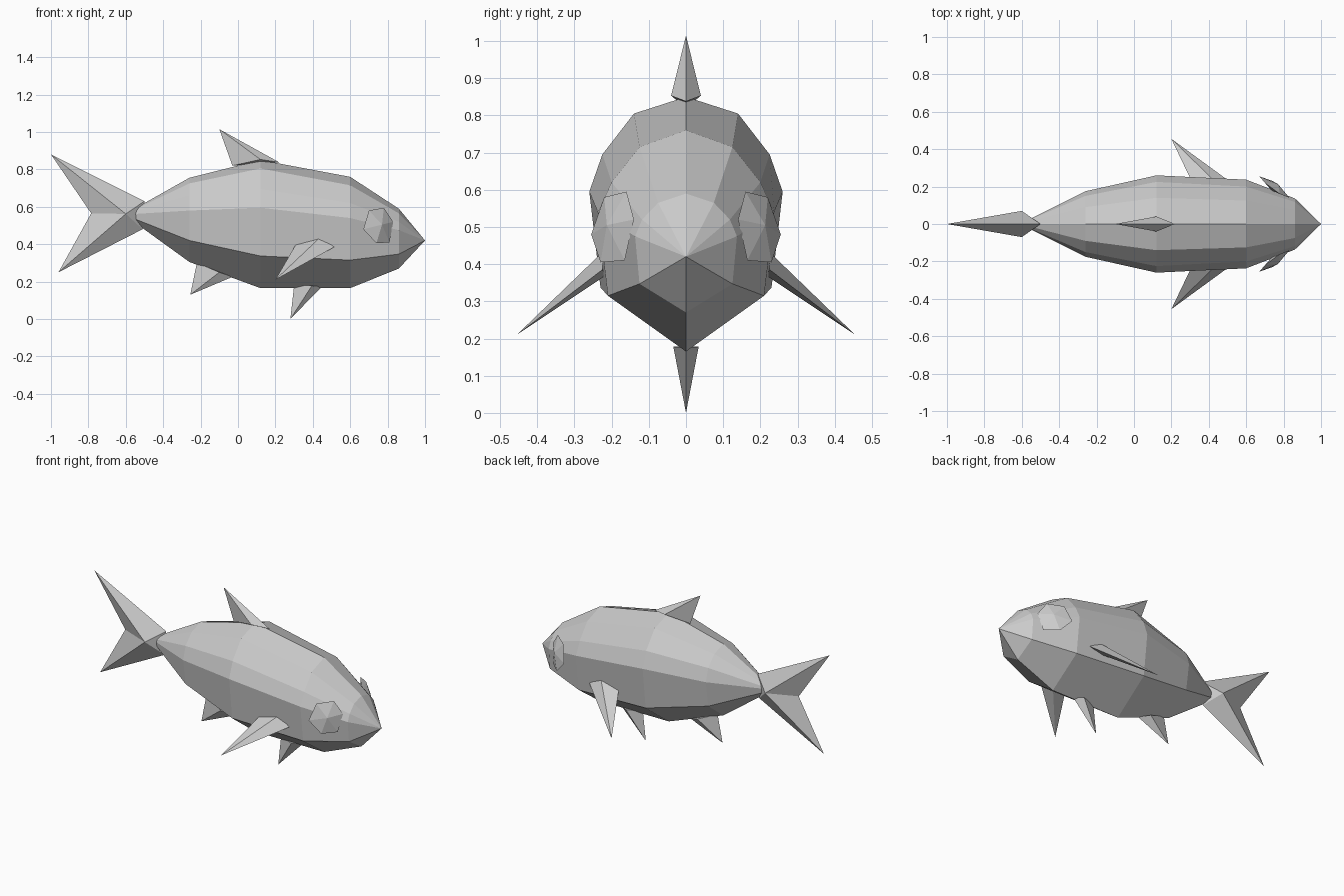
import bpy, bmesh

if "Cube" in bpy.data.objects:
    bpy.data.objects.remove(bpy.data.objects["Cube"])


def make(name, verts, faces, mirror=False):
    mesh = bpy.data.meshes.new(name)
    mesh.from_pydata(verts, [], faces)
    bm = bmesh.new()
    bm.from_mesh(mesh)
    bmesh.ops.recalc_face_normals(bm, faces=bm.faces)
    bm.to_mesh(mesh)
    bm.free()
    obj = bpy.data.objects.new(name, mesh)
    bpy.context.collection.objects.link(obj)
    if mirror:
        mod = obj.modifiers.new("Mirror", "MIRROR")
        mod.use_axis = (False, True, False)
        mod.use_mirror_merge = False
    return obj


def double_fan(name, outline, apex_a, apex_b, mirror=False):
    """Closed solid: an outline joined to one apex on each side."""
    n = len(outline)
    faces = []
    for i in range(n):
        j = (i + 1) % n
        faces += [(i, j, n), (j, i, n + 1)]
    return make(name, outline + [apex_a, apex_b], faces, mirror)


def centre_fin(name, outline_xz, ridge_xz, half_width):
    """Fin on the centre plane, thickest at its ridge point."""
    x, z = ridge_xz
    double_fan(name, [(px, 0, pz) for px, pz in outline_xz],
               (x, half_width, z), (x, -half_width, z))


# Body: half sections (y, z) from back to belly, mirrored into rings
sections = [
    (-0.26, [(0, .755), (.09, .725), (.15, .66), (.175, .58), (.15, .42), (0, .305)]),
    (0.12, [(0, .85), (.14, .805), (.225, .695), (.26, .595), (.23, .337), (0, .165)]),
    (0.60, [(0, .76), (.125, .715), (.20, .62), (.237, .54), (.21, .315), (0, .165)]),
    (0.86, [(0, .59), (.075, .565), (.118, .52), (.137, .475), (.125, .347), (0, .27)]),
]
verts, faces = [], []
for x, half in sections:
    ring = half + [(-y, z) for y, z in half[-2:0:-1]]
    verts += [(x, y, z) for y, z in ring]
n = len(verts) // len(sections)
tail_end, nose = len(verts), len(verts) + 1
verts += [(-0.61, 0, 0.558), (1.0, 0, 0.42)]
last = (len(sections) - 1) * n
for i in range(n):
    j = (i + 1) % n
    faces += [(tail_end, j, i), (nose, last + i, last + j)]
    for r in range(0, last, n):
        faces.append((r + i, r + j, r + n + j, r + n + i))
make("body", verts, faces)

# Fins on the centre plane
centre_fin("tail_fin", [(-0.5, .63), (-1.0, .88), (-0.785, .565), (-0.96, .25), (-0.51, .48)],
           (-0.6, .562), 0.07)
centre_fin("dorsal_fin", [(0.22, .838), (-0.1, 1.015), (-0.03, .82)], (0.12, .853), 0.04)
centre_fin("pelvic_fin", [(0.45, .175), (0.28, 0), (0.30, .18)], (0.395, .178), 0.034)
centre_fin("anal_fin", [(-0.03, .225), (-0.255, .13), (-0.22, .30)], (-0.1, .25), 0.03)

# Side fins
double_fan("pectoral_fins", [(0.515, .225, .385), (0.20, .455, .21), (0.31, .225, .40)],
           (0.44, .22, .437), (0.42, .215, .37), mirror=True)

# Eyes: thin six-sided lenses
double_fan("eyes", [(0.70, .22, .58), (0.78, .16, .595), (0.83, .14, .52),
                    (0.81, .165, .41), (0.74, .23, .405), (0.67, .255, .48)],
           (0.77, .213, .505), (0.735, .18, .50), mirror=True)
